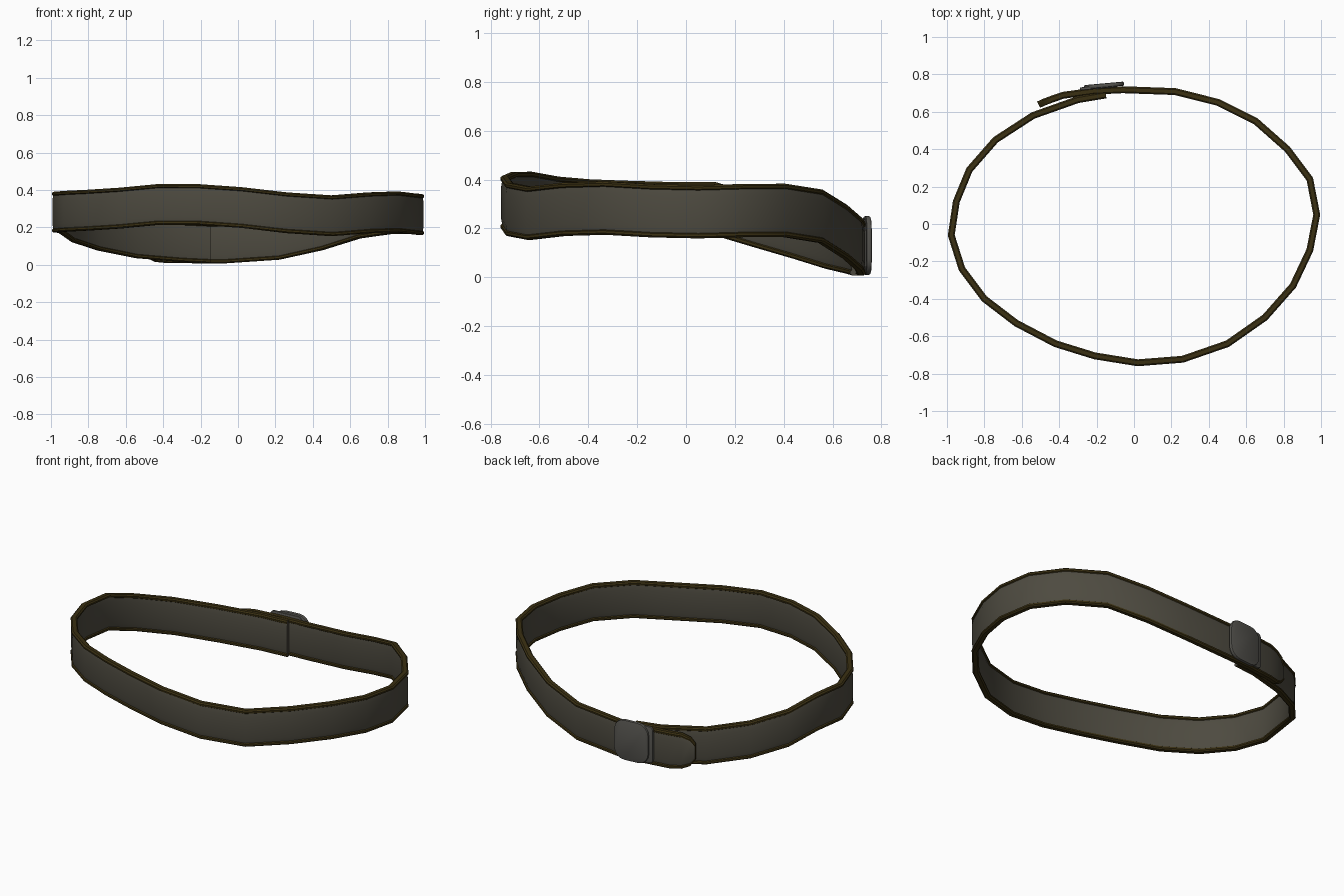
import bpy, bmesh, math
from mathutils import Vector

old = bpy.data.objects.get("Cube")
if old:
    bpy.data.objects.remove(old, do_unlink=True)


def material(name, rgb):
    m = bpy.data.materials.new(name)
    m.use_nodes = True
    color = (*rgb, 1)
    m.diffuse_color = color
    m.node_tree.nodes["Principled BSDF"].inputs["Base Color"].default_value = color
    return m


leather = material("dark leather", (0.075, 0.069, 0.051))
trim = material("brown edging", (0.042, 0.029, 0.006))
metal = material("dull metal", (0.09, 0.087, 0.077))


def finish(bm, name, mats):
    bmesh.ops.recalc_face_normals(bm, faces=bm.faces)
    mesh = bpy.data.meshes.new(name)
    bm.to_mesh(mesh)
    bm.free()
    for m in mats:
        mesh.materials.append(m)
    ob = bpy.data.objects.new(name, mesh)
    bpy.context.collection.objects.link(ob)
    bpy.ops.object.select_all(action="DESELECT")
    ob.select_set(True)
    bpy.context.view_layer.objects.active = ob
    bpy.ops.object.shade_smooth_by_angle(angle=math.radians(32))
    return ob


# Strap centre line: x, y, height of the middle
path = [
    (-.15, .69, .117), (-.30, .665, .124), (-.54, .58, .144), (-.74, .45, .184),
    (-.88, .29, .23), (-.95, .12, .28), (-.977, -.06, .281), (-.92, -.24, .286),
    (-.80, -.40, .292), (-.63, -.53, .303), (-.42, -.64, .323), (-.21, -.705, .322),
    (.02, -.742, .306), (.26, -.723, .278), (.50, -.64, .262), (.70, -.50, .278),
    (.85, -.33, .283), (.94, -.14, .272), (.977, .05, .268), (.94, .24, .273),
    (.82, .40, .274), (.65, .55, .25), (.45, .65, .187), (.22, .708, .136),
    (-.06, .718, .117), (-.22, .71, .117), (-.38, .688, .118),
    (-.44, .667, .119), (-.485, .65, .12), (-.51, .638, .12)]
taper = {len(path) - 3: .95, len(path) - 2: .76, len(path) - 1: .42}

# Cross section: thin leather between two raised edgings
H = .109
LIP = H - .021
quarter = [(.011, H), (.0185, H - .007), (.0175, H - .017), (.011, LIP), (.0155, H - .045)]
side = quarter + [(u, -v) for u, v in reversed(quarter)]
section = side + [(-u, v) for u, v in reversed(side)]

bm = bmesh.new()
rings = []
for i, p in enumerate(path):
    a = Vector(path[max(i - 1, 0)][:2])
    b = Vector(path[min(i + 1, len(path) - 1)][:2])
    t = (b - a).normalized()
    n = Vector((-t.y, t.x))
    s = taper.get(i, 1)
    rings.append([bm.verts.new((p[0] + n.x * u, p[1] + n.y * u, p[2] + v * s))
                  for u, v in section])
count = len(section)
for r0, r1 in zip(rings, rings[1:]):
    for k in range(count):
        j = (k + 1) % count
        f = bm.faces.new((r0[k], r0[j], r1[j], r1[k]))
        edge = min(abs(section[k][1]), abs(section[j][1])) >= LIP - 1e-5
        f.material_index = 1 if edge else 0
for ring, mat in ((rings[0], 0), (rings[-1], 1)):
    bm.faces.new(ring).material_index = mat
finish(bm, "belt_strap", [leather, trim])


def plate(name, size, loc, corner, rim):
    """Upright plate with rounded corners and a softened rim."""
    bm = bmesh.new()
    bmesh.ops.create_cube(bm, size=1)
    bmesh.ops.scale(bm, vec=size, verts=bm.verts)
    thick = [e for e in bm.edges if abs((e.verts[0].co - e.verts[1].co).y) > size[1] / 2]
    bmesh.ops.bevel(bm, geom=thick, offset=corner, segments=4, profile=.5, affect="EDGES")
    faces = [f for f in bm.faces if abs(f.normal.y) > .9]
    edges = list({e for f in faces for e in f.edges})
    bmesh.ops.bevel(bm, geom=edges, offset=rim, segments=2, profile=.5, affect="EDGES")
    ob = finish(bm, name, [metal])
    ob.location = loc
    ob.rotation_euler.z = .09


# Buckle cover and the thinner frame showing beside it
plate("buckle_cover", (.215, .022, .24), (-.16, .741, .13), .065, .007)
plate("buckle_frame", (.20, .016, .22), (-.19, .731, .13), .025, .005)
